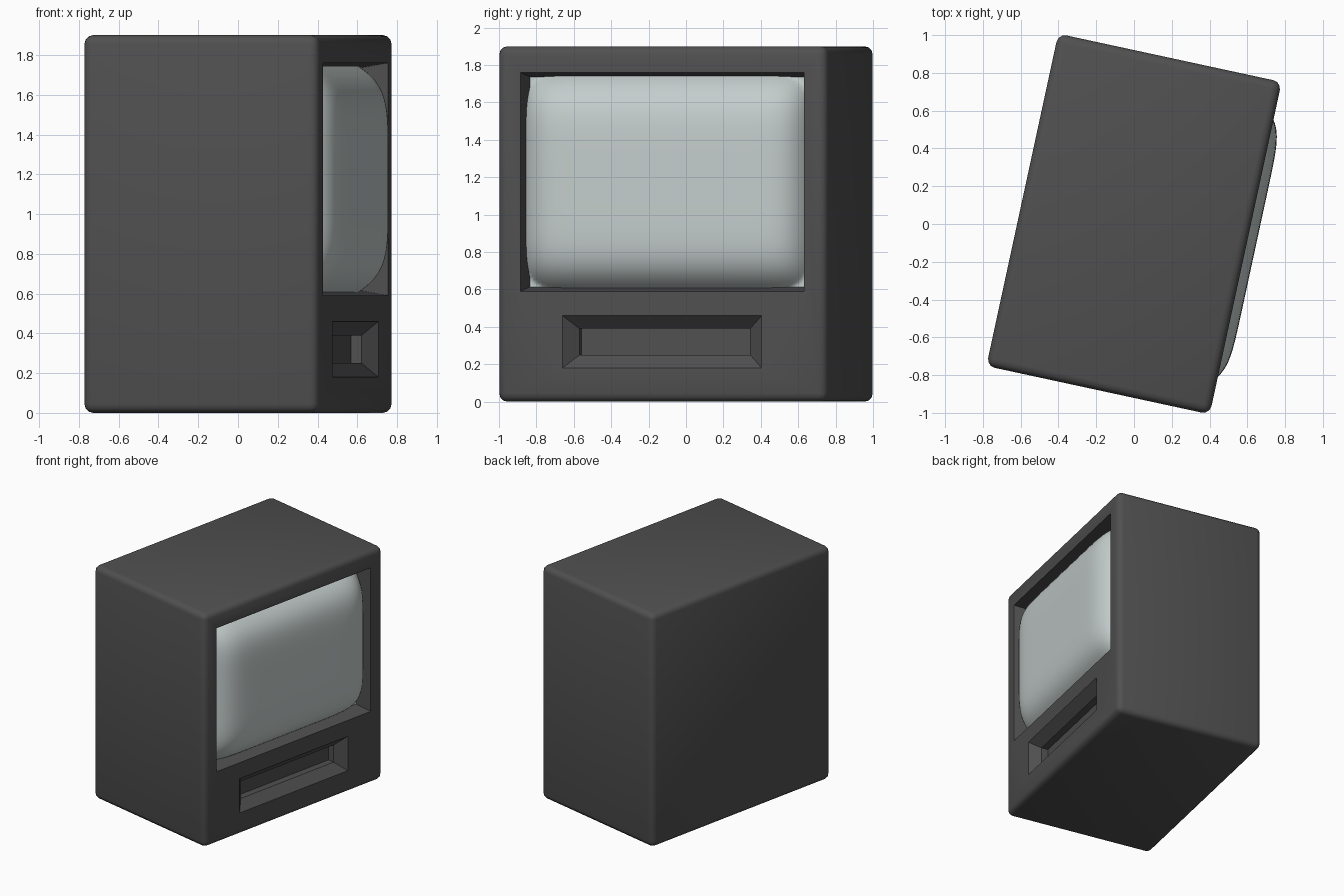
import bpy, bmesh, math

if "Cube" in bpy.data.objects:
    bpy.data.objects.remove(bpy.data.objects["Cube"])

W, L, H = 0.605, 0.90, 1.90          # half depth, half width, full height
TURN = math.radians(-12.2)           # the set stands slightly turned


def material(name, col):
    m = bpy.data.materials.new(name)
    m.diffuse_color = (*col, 1)
    m.use_nodes = True
    m.node_tree.nodes["Principled BSDF"].inputs["Base Color"].default_value = m.diffuse_color
    return m


plastic = material("dark_plastic", (0.08, 0.08, 0.08))
glass = material("pale_glass", (0.55, 0.61, 0.60))


def make(name, bm, mat):
    bmesh.ops.recalc_face_normals(bm, faces=bm.faces)
    me = bpy.data.meshes.new(name)
    bm.to_mesh(me)
    bm.free()
    ob = bpy.data.objects.new(name, me)
    bpy.context.collection.objects.link(ob)
    me.materials.append(mat)
    ob.rotation_euler.z = TURN
    return ob


def activate(ob):
    bpy.ops.object.select_all(action='DESELECT')
    ob.select_set(True)
    bpy.context.view_layer.objects.active = ob


def cutter(name, zc, rings):
    """Stack of rectangles (x, half width, half height) closed into a solid."""
    bm = bmesh.new()
    loops = [[bm.verts.new((x, sy * hy, zc + sz * hz))
              for sy, sz in ((-1, -1), (1, -1), (1, 1), (-1, 1))]
             for x, hy, hz in rings]
    for a, b in zip(loops, loops[1:]):
        for i in range(4):
            j = (i + 1) % 4
            bm.faces.new((a[i], a[j], b[j], b[i]))
    bm.faces.new(loops[0])
    bm.faces.new(loops[-1])
    ob = make(name, bm, plastic)
    ob.hide_render = True
    return ob


# Cabinet: rounded box
bm = bmesh.new()
bmesh.ops.create_cube(bm, size=1)
for v in bm.verts:
    v.co = (v.co.x * 2 * W, v.co.y * 2 * L, (v.co.z + 0.5) * H)
bmesh.ops.bevel(bm, geom=bm.edges[:], offset=0.045, segments=3,
                profile=0.5, affect='EDGES')
cabinet = make("cabinet", bm, plastic)

# Screen recess and stepped tape slot cut into the front panel
cuts = [
    cutter("screen_recess_cutter", 1.175,
           [(W + 0.1, 0.79, 0.604), (W, 0.775, 0.585), (W - 0.14, 0.75, 0.56)]),
    cutter("tape_slot_cutter", 0.32,
           [(W + 0.1, 0.545, 0.14), (W, 0.545, 0.14),
            (W - 0.07, 0.467, 0.07), (W - 0.125, 0.467, 0.07)]),
]
activate(cabinet)
for c in cuts:
    mod = cabinet.modifiers.new(c.name, 'BOOLEAN')
    mod.operation, mod.solver, mod.object = 'DIFFERENCE', 'EXACT', c
    bpy.ops.object.modifier_apply(modifier=mod.name)
for c in cuts:
    bpy.data.objects.remove(c, do_unlink=True)
activate(cabinet)
bpy.ops.object.shade_smooth_by_angle(angle=math.radians(35))

# Screen: cushion-shaped glass bulging slightly past the panel
N = 40
bm = bmesh.new()
bmesh.ops.create_grid(bm, x_segments=N, y_segments=N, size=1)
for v in bm.verts:
    a, b = (math.sin(t * math.pi / 2) for t in (v.co.x, v.co.y))
    bulge = 0.05 - 0.12 * abs(a) ** 10 - 0.15 * abs(b) ** 6
    v.co = (W + max(bulge, -0.13), a * 0.76, 1.175 + b * 0.566)
screen = make("screen", bm, glass)
if screen.data.polygons[len(screen.data.polygons) // 2].normal.x < 0:
    screen.data.flip_normals()
activate(screen)
bpy.ops.object.shade_smooth_by_angle(angle=math.radians(50))
